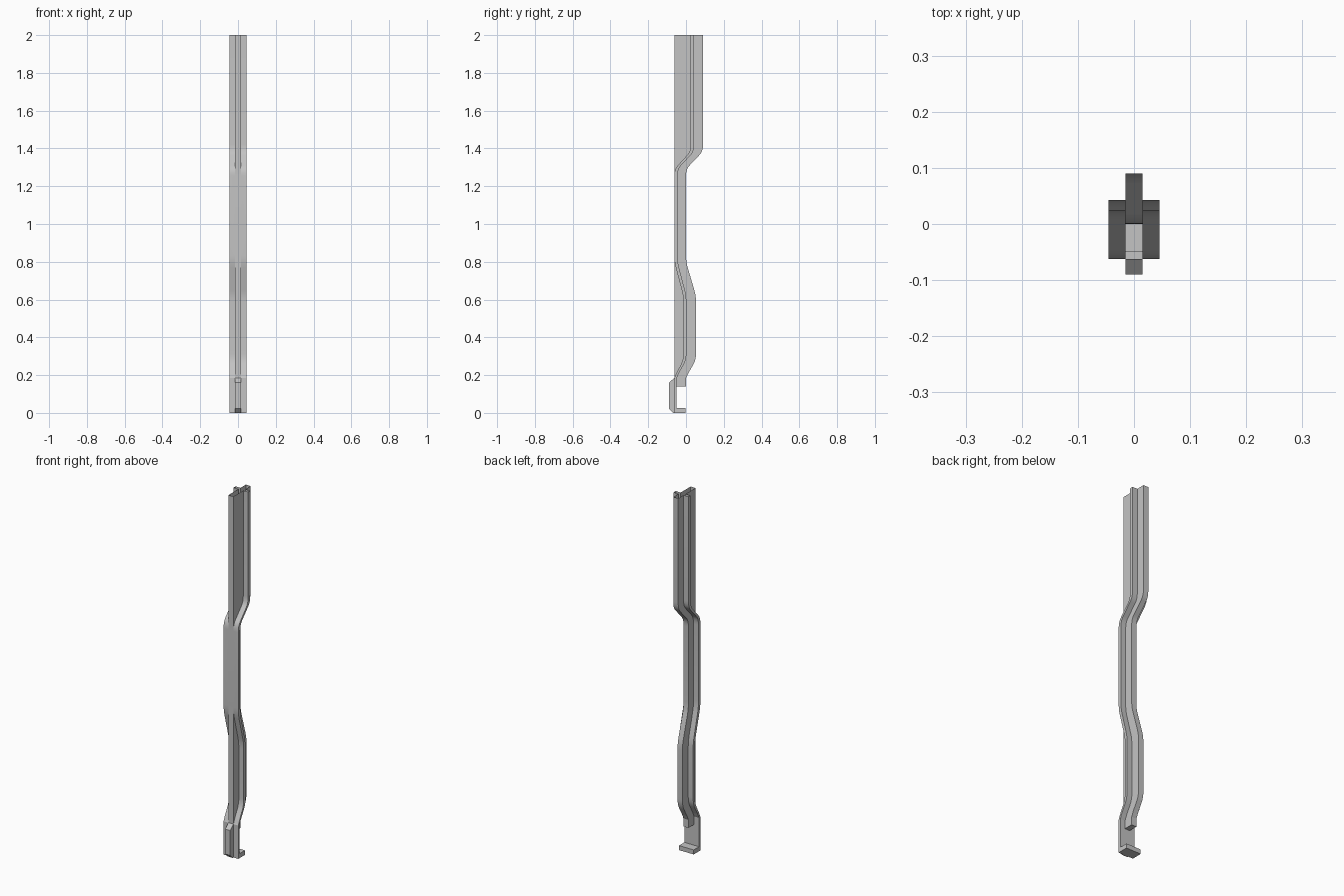
import bpy
import bmesh
import math
from mathutils import Vector

if "Cube" in bpy.data.objects:
    bpy.data.objects.remove(bpy.data.objects["Cube"], do_unlink=True)

steel = bpy.data.materials.new("plain_grey")
steel.use_nodes = True
grey = (0.55, 0.55, 0.55, 1)
steel.diffuse_color = grey
steel.node_tree.nodes["Principled BSDF"].inputs["Base Color"].default_value = grey

WEB, WING = 0.015, 0.045    # half widths


def round_bends(keys, radius, steps=4):
    """Replace each inner bend of the station list by a short curve."""
    keys = [Vector(k) for k in keys]
    out = [keys[0]]
    for a, b, c in zip(keys, keys[1:], keys[2:]):
        p = b + (a - b) * min(0.45, radius / (a - b).length)
        q = b + (c - b) * min(0.45, radius / (c - b).length)
        for i in range(steps + 1):
            t = i / steps
            out.append(p * (1 - t) ** 2 + b * 2 * t * (1 - t) + q * t * t)
    return out + [keys[-1]]


def cross_section(s):
    """Cross outline from z, web front, wing front, wing back, web back."""
    z, web_f, wing_f, wing_b, web_b = s
    half = [(WEB, web_f), (WEB, wing_f), (WING, wing_f),
            (WING, wing_b), (WEB, wing_b), (WEB, web_b)]
    loop = half + [(-x, y) for x, y in reversed(half)]
    return [(x, y, z) for x, y in loop]


def loft(name, stations, close_bottom=False):
    bm = bmesh.new()
    rings = [[bm.verts.new(p) for p in cross_section(s)] for s in stations]
    for a, b in zip(rings, rings[1:]):
        for i in range(len(a)):
            j = (i + 1) % len(a)
            bm.faces.new((a[i], b[i], b[j], a[j]))
    if close_bottom:
        r = rings[-1]
        for ids in ((0, 1, 10, 11), (1, 2, 3, 4), (1, 4, 7, 10),
                    (10, 7, 8, 9), (4, 5, 6, 7)):
            bm.faces.new([r[i] for i in ids])
    # Flush walls collapse to nothing
    bmesh.ops.remove_doubles(bm, verts=bm.verts, dist=0.0002)
    bmesh.ops.dissolve_degenerate(bm, edges=bm.edges, dist=0.0002)
    bmesh.ops.recalc_face_normals(bm, faces=bm.faces)
    mesh = bpy.data.meshes.new(name)
    bm.to_mesh(mesh)
    bm.free()
    mesh.materials.append(steel)
    ob = bpy.data.objects.new(name, mesh)
    bpy.context.collection.objects.link(ob)
    bpy.ops.object.select_all(action="DESELECT")
    ob.select_set(True)
    bpy.context.view_layer.objects.active = ob
    bpy.ops.object.shade_smooth_by_angle(angle=math.radians(30))


F = -0.062      # straight front of the web
# Bent hollow rail, open at the top
rail = round_bends([
    (2.0, F, 0.025, 0.043, 0.09),
    (1.385, F, 0.025, 0.043, 0.09),
    (1.29, F, F, -0.045, 0.0),
    (0.8, F, F, -0.045, 0.0),
    (0.62, F, -0.014, 0.002, 0.053),
    (0.28, F, -0.014, 0.002, 0.053),
    (0.19, F, F, -0.05, 0.0),
    (0.14, F, F, -0.05, 0.0),
], 0.035)
# Stop the rail above the clip so that the rib starts cleanly
rail = [s for s in rail if s[0] > 0.185] + [Vector((0.185, F, F, -0.05, 0.0))]
loft("bent_rail", rail)

# Clip: front rib, end of the web, back notch and foot plate
R = -0.09
loft("foot_clip", [
    (0.185, F, F, -0.05, 0.0),
    (0.16, R, F, -0.05, 0.0),
    (0.14, R, F, -0.05, 0.0),
    (0.14, R, F, -0.05, -0.05),
    (0.025, R, F, -0.05, -0.05),
    (0.025, R, F, -0.003, -0.003),
    (0.022, R, F, -0.003, -0.003),
    (0.0, -0.068, F, -0.003, -0.003),
], close_bottom=True)
